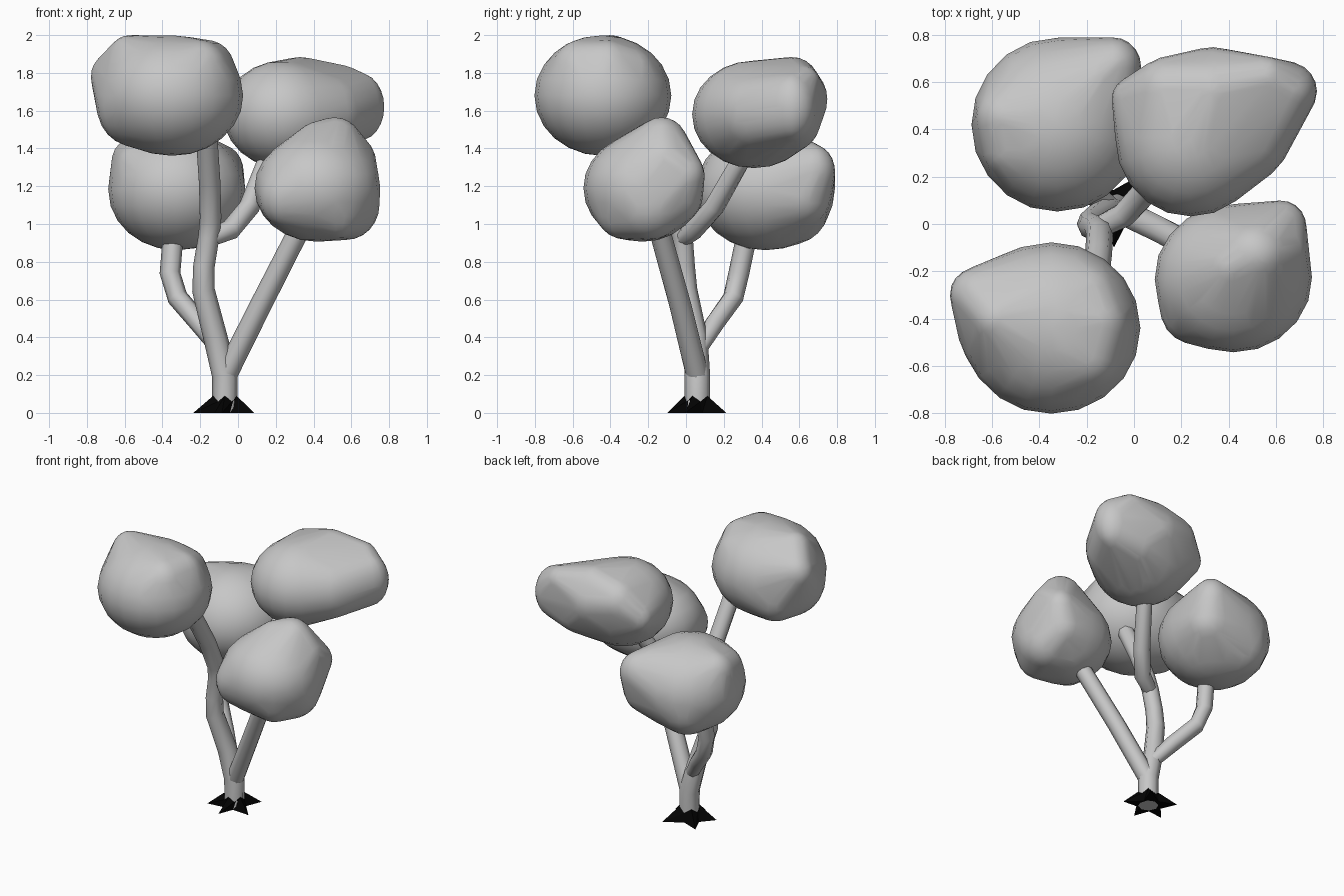
import bpy, bmesh, math
from mathutils import Matrix, Vector

if "Cube" in bpy.data.objects:
    bpy.data.objects.remove(bpy.data.objects["Cube"])


def material(name, value):
    m = bpy.data.materials.new(name)
    m.diffuse_color = (value, value, value, 1)
    m.use_nodes = True
    m.node_tree.nodes["Principled BSDF"].inputs["Base Color"].default_value = m.diffuse_color
    return m


GREY = material("soft_grey", 0.57)
BLACK = material("root_black", 0.001)


def add_mesh(name, bm, mat, smooth=None):
    bmesh.ops.recalc_face_normals(bm, faces=bm.faces[:])
    me = bpy.data.meshes.new(name)
    bm.to_mesh(me)
    bm.free()
    me.materials.append(mat)
    ob = bpy.data.objects.new(name, me)
    bpy.context.collection.objects.link(ob)
    if smooth:
        bpy.ops.object.select_all(action='DESELECT')
        ob.select_set(True)
        bpy.context.view_layer.objects.active = ob
        bpy.ops.object.shade_smooth_by_angle(angle=math.radians(smooth))


def foliage(name, lobes):
    """Leaf clump: one skin stretched around several ellipsoid lobes (centre, radii)."""
    bm = bmesh.new()
    for centre, radii in lobes:
        bmesh.ops.create_uvsphere(
            bm, u_segments=20, v_segments=12, radius=1,
            matrix=Matrix.Translation(centre) @ Matrix.Diagonal((*radii, 1)))
    bmesh.ops.delete(bm, geom=bm.edges[:], context='EDGES_FACES')
    hull = bmesh.ops.convex_hull(bm, input=bm.verts[:])
    junk = {v for v in hull["geom_interior"] + hull["geom_unused"]
            if isinstance(v, bmesh.types.BMVert)}
    bmesh.ops.delete(bm, geom=list(junk), context='VERTS')
    bmesh.ops.smooth_vert(bm, verts=bm.verts[:], factor=0.12,
                          use_axis_x=True, use_axis_y=True, use_axis_z=True)
    add_mesh(name, bm, GREY, 70)


def branch(name, path, sides=8):
    """Round limb swept along points (x, y, z, radius)."""
    bm = bmesh.new()
    pts = [Vector(p[:3]) for p in path]
    rings = []
    for i, p in enumerate(pts):
        d = (pts[min(i + 1, len(pts) - 1)] - pts[max(i - 1, 0)]).normalized()
        u = Vector((0, 1, 0)).cross(d).normalized()
        v = d.cross(u)
        r = path[i][3]
        angles = [math.tau * k / sides for k in range(sides)]
        rings.append([bm.verts.new(p + r * (u * math.cos(a) + v * math.sin(a)))
                      for a in angles])
    for a, b in zip(rings, rings[1:]):
        for k in range(sides):
            j = (k + 1) % sides
            bm.faces.new((a[k], a[j], b[j], b[k]))
    bm.faces.new(rings[0])
    bm.faces.new(rings[-1])
    add_mesh(name, bm, GREY, 50)


# Leaf clumps
foliage("front_left_foliage", [
    ((-0.35, -0.44, 1.68), (0.38, 0.365, 0.32)),
    ((-0.655, -0.30, 1.78), (0.125, 0.12, 0.13)),
    ((-0.57, -0.40, 1.88), (0.12, 0.12, 0.12)),
    ((-0.17, -0.42, 1.83), (0.15, 0.15, 0.145)),
    ((-0.55, -0.42, 1.63), (0.20, 0.24, 0.22)),
    ((-0.50, -0.30, 1.58), (0.18, 0.18, 0.18)),
    ((-0.21, -0.55, 1.82), (0.16, 0.16, 0.155)),
    ((-0.21, -0.31, 1.79), (0.15, 0.15, 0.15))])
foliage("back_right_foliage", [
    ((0.24, 0.36, 1.58), (0.32, 0.33, 0.285)),
    ((0.64, 0.56, 1.62), (0.135, 0.13, 0.18)),
    ((0.33, 0.56, 1.73), (0.15, 0.15, 0.155)),
    ((0.33, 0.60, 1.66), (0.15, 0.15, 0.17)),
    ((0.02, 0.53, 1.60), (0.115, 0.10, 0.12)),
    ((0.48, 0.36, 1.59), (0.18, 0.18, 0.20)),
    ((0.45, 0.57, 1.54), (0.14, 0.14, 0.15)),
    ((0.55, 0.61, 1.75), (0.10, 0.10, 0.09)),
    ((0.15, 0.56, 1.69), (0.15, 0.15, 0.15))])
foliage("back_left_foliage", [
    ((-0.325, 0.42, 1.18), (0.365, 0.37, 0.32)),
    ((-0.09, 0.67, 1.28), (0.12, 0.12, 0.14)),
    ((-0.54, 0.45, 1.33), (0.13, 0.14, 0.13)),
    ((-0.51, 0.33, 1.30), (0.14, 0.14, 0.14)),
    ((-0.40, 0.55, 1.09), (0.20, 0.21, 0.20)),
    ((-0.13, 0.60, 1.15), (0.17, 0.17, 0.17)),
    ((-0.16, 0.61, 1.32), (0.13, 0.13, 0.13))])
foliage("front_right_foliage", [
    ((0.42, -0.23, 1.19), (0.335, 0.315, 0.285)),
    ((0.62, -0.01, 1.26), (0.11, 0.11, 0.12)),
    ((0.51, -0.13, 1.42), (0.15, 0.14, 0.145)),
    ((0.42, -0.18, 1.42), (0.12, 0.12, 0.12)),
    ((0.57, -0.20, 1.10), (0.18, 0.20, 0.185)),
    ((0.52, -0.33, 1.08), (0.15, 0.15, 0.16)),
    ((0.26, -0.36, 1.15), (0.15, 0.15, 0.17)),
    ((0.56, -0.06, 1.15), (0.15, 0.15, 0.15)),
    ((0.59, -0.12, 1.34), (0.14, 0.13, 0.13))])

# Trunk and limbs
branch("trunk", [
    (-0.07, 0.06, 0.0, 0.066), (-0.07, 0.06, 0.2, 0.068), (-0.12, 0.05, 0.4, 0.064),
    (-0.183, 0.0, 0.65, 0.06), (-0.18, -0.01, 0.78, 0.057), (-0.155, -0.02, 0.93, 0.056),
    (-0.145, -0.045, 1.03, 0.057), (-0.15, -0.13, 1.22, 0.057), (-0.17, -0.30, 1.52, 0.057)])
branch("front_right_limb", [
    (-0.065, 0.06, 0.2, 0.06), (0.12, -0.03, 0.57, 0.058), (0.36, -0.16, 1.04, 0.056)])
branch("back_right_limb", [
    (-0.16, -0.02, 0.92, 0.045), (-0.04, 0.04, 0.97, 0.055), (0.06, 0.15, 1.09, 0.055),
    (0.175, 0.32, 1.39, 0.05)])
branch("back_left_limb", [
    (-0.10, 0.07, 0.34, 0.045), (-0.20, 0.15, 0.47, 0.053), (-0.32, 0.25, 0.61, 0.055),
    (-0.36, 0.28, 0.74, 0.055), (-0.34, 0.33, 0.98, 0.055)])

# Five pointed roots, forming a flat star that rises to the trunk
bm = bmesh.new()
low, high = [], []
tips = [(50, 0.19), (135, 0.17), (207, 0.17), (270, 0.168), (337, 0.185)]
for i, (angle, reach) in enumerate(tips):
    following = tips[(i + 1) % 5][0] + (360 if i == 4 else 0)
    for deg, r, top in ((angle, reach, 0.09), ((angle + following) / 2, 0.075, 0.06)):
        d = Vector((math.cos(math.radians(deg)), math.sin(math.radians(deg)), 0))
        low.append(bm.verts.new(Vector((-0.085, 0.068, 0)) + d * r))
        high.append(bm.verts.new(Vector((-0.07, 0.06, top)) + d * 0.069))
for k in range(10):
    j = (k + 1) % 10
    bm.faces.new((low[k], low[j], high[j]))
    bm.faces.new((low[k], high[j], high[k]))
bm.faces.new(low)
add_mesh("roots", bm, BLACK)
